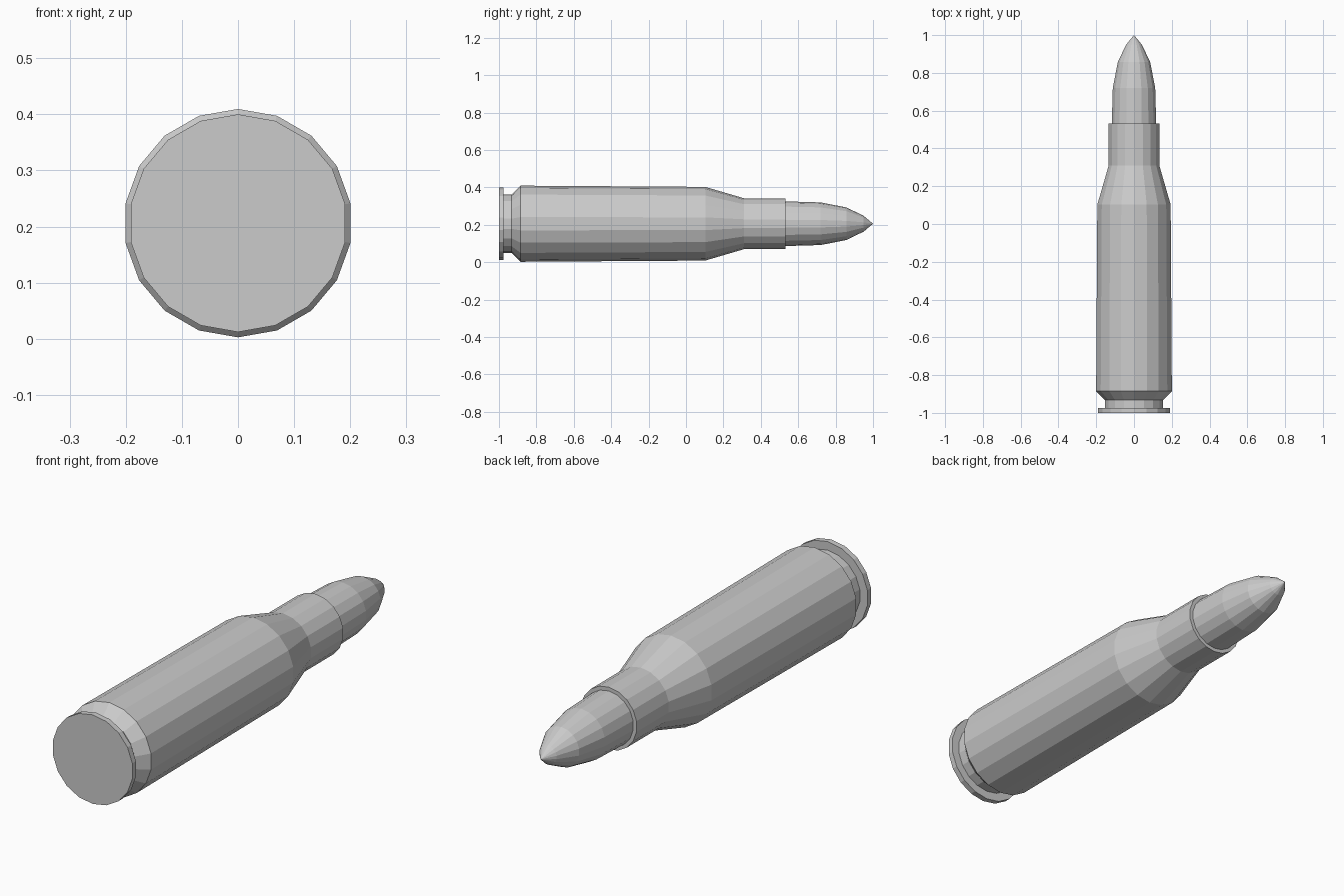
import bpy, bmesh, math
from mathutils import Matrix, Vector

SIDES = 18
AXIS_Z = 0.206

if "Cube" in bpy.data.objects:
    bpy.data.objects.remove(bpy.data.objects["Cube"], do_unlink=True)

metal = bpy.data.materials.new("grey_metal")
metal.use_nodes = True
grey = (0.6, 0.6, 0.6, 1)
metal.diffuse_color = grey
metal.node_tree.nodes["Principled BSDF"].inputs["Base Color"].default_value = grey


def lathe(name, profile):
    """Turn a (y, radius) profile around the lengthwise axis, flat shaded."""
    bm = bmesh.new()
    verts = [bm.verts.new((0, y, r)) for y, r in profile]
    edges = [bm.edges.new(pair) for pair in zip(verts, verts[1:])]
    bmesh.ops.spin(bm, geom=verts + edges, cent=(0, 0, 0), axis=(0, 1, 0),
                   angle=math.tau, steps=SIDES, use_duplicate=False)
    bmesh.ops.remove_doubles(bm, verts=bm.verts[:], dist=0.0005)
    bmesh.ops.recalc_face_normals(bm, faces=bm.faces[:])
    mesh = bpy.data.meshes.new(name)
    bm.to_mesh(mesh)
    bm.free()
    mesh.materials.append(metal)
    obj = bpy.data.objects.new(name, mesh)
    obj.location.z = AXIS_Z
    bpy.context.collection.objects.link(obj)
    return obj


# Case: base disc, rim, extractor groove, tapered body, shoulder, neck, mouth
lathe("case", [
    (-1.0, 0), (-1.0, 0.194), (-0.975, 0.194), (-0.975, 0.157),
    (-0.932, 0.157), (-0.885, 0.2035), (0.103, 0.197), (0.31, 0.136),
    (0.532, 0.136), (0.532, 0.118), (0.5, 0)])

# Tip: seated in the mouth and rounding to a point
lathe("tip", [
    (0.51, 0), (0.51, 0.12), (0.72, 0.114), (0.858, 0.087),
    (0.95, 0.042), (1.0, 0)])
